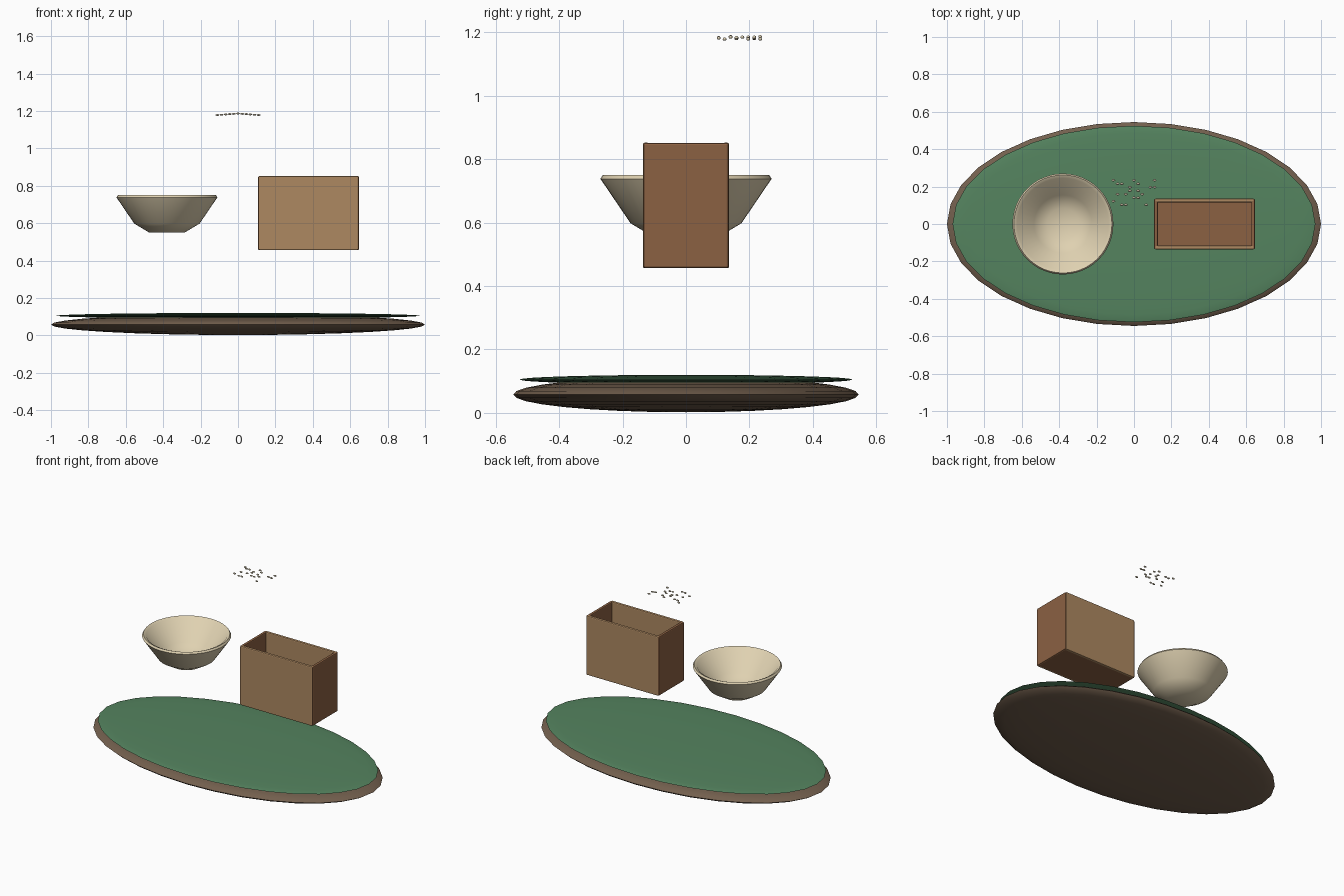
import bpy, bmesh, math

if "Cube" in bpy.data.objects:
    bpy.data.objects.remove(bpy.data.objects["Cube"])


def material(name, rgb):
    m = bpy.data.materials.new(name)
    m.diffuse_color = (*rgb, 1)
    m.use_nodes = True
    m.node_tree.nodes["Principled BSDF"].inputs["Base Color"].default_value = m.diffuse_color
    return m


BROWN = material("base_brown", (0.17, 0.115, 0.075))
GREEN = material("felt_green", (0.09, 0.23, 0.115))
CREAM = material("bowl_cream", (0.74, 0.64, 0.44))
TAN = material("light_wood", (0.42, 0.25, 0.12))
WOOD = material("dark_wood", (0.26, 0.12, 0.055))
SEED = material("seed_cream", (0.75, 0.66, 0.48))


def smooth(ob, angle):
    bpy.ops.object.select_all(action='DESELECT')
    ob.select_set(True)
    bpy.context.view_layer.objects.active = ob
    bpy.ops.object.shade_smooth_by_angle(angle=math.radians(angle))


def add_object(name, bm, mat):
    me = bpy.data.meshes.new(name)
    bm.to_mesh(me)
    bm.free()
    me.materials.append(mat)
    ob = bpy.data.objects.new(name, me)
    bpy.context.collection.objects.link(ob)
    return ob


def ellipsoid(name, loc, radii, mat, seg=32, rings=16):
    bm = bmesh.new()
    bmesh.ops.create_uvsphere(bm, u_segments=seg, v_segments=rings, radius=1)
    bmesh.ops.scale(bm, vec=radii, verts=bm.verts)
    ob = add_object(name, bm, mat)
    ob.location = loc
    smooth(ob, 60)
    return ob


def panel(name, loc, size, mat):
    bm = bmesh.new()
    bmesh.ops.create_cube(bm, size=1)
    bmesh.ops.scale(bm, vec=size, verts=bm.verts)
    ob = add_object(name, bm, mat)
    ob.location = loc
    bev = ob.modifiers.new("bevel", 'BEVEL')
    bev.width = 0.006
    bev.segments = 2
    return ob


def lathe(name, loc, profile, mat, steps=48):
    bm = bmesh.new()
    vs = [bm.verts.new((r, 0, z)) for r, z in profile]
    es = [bm.edges.new(p) for p in zip(vs, vs[1:])]
    bmesh.ops.spin(bm, geom=vs + es, axis=(0, 0, 1), cent=(0, 0, 0),
                   angle=math.tau, steps=steps)
    bmesh.ops.remove_doubles(bm, verts=bm.verts, dist=1e-4)
    bmesh.ops.recalc_face_normals(bm, faces=bm.faces)
    ob = add_object(name, bm, mat)
    ob.location = loc
    smooth(ob, 50)
    return ob


# Oval base with a thinner top layer
ellipsoid("oval_base", (0, 0, 0.058), (1, 0.545, 0.056), BROWN)
ellipsoid("green_top", (0, 0, 0.105), (0.97, 0.525, 0.015), GREEN)

# Floating bowl, outside then inside
lathe("bowl", (-0.38, 0, 0),
      [(0, 0.55), (0.095, 0.55), (0.175, 0.598), (0.27, 0.738), (0.262, 0.75),
       (0.245, 0.742), (0.155, 0.618), (0.085, 0.578), (0, 0.575)], CREAM)

# Open box from bevelled panels
CX, HX, HY, Z0, Z1, T = 0.377, 0.27, 0.136, 0.456, 0.852, 0.02
ZM, H = (Z0 + Z1) / 2, Z1 - Z0
panel("box_floor", (CX, 0, Z0 + T / 2), (2 * HX - 0.004, 2 * HY - 0.004, T), WOOD)
for side, s in (("front", -1), ("back", 1)):
    panel("box_" + side, (CX, s * (HY - T / 2), ZM), (2 * HX - 0.008, T, H), TAN)
for side, s in (("left", -1), ("right", 1)):
    panel("box_" + side, (CX + s * (HX - T / 2), 0, ZM), (T, 2 * HY - 0.004, H - 0.002), WOOD)

# Scattered seeds: column numbers for each row, front to back
ROWS = [(2, 3, 8), (0,), (5, 6), (1, 3, 7), (4, 6), (4, 9, 10), (1, 2, 6), (0, 5, 10)]
for r, cols in enumerate(ROWS):
    for c in cols:
        x = (c - 5) * 0.022
        ellipsoid(f"seed_{r}_{c}", (x, 0.103 + r * 0.0187, 1.186 - 0.07 * abs(x)),
                  (0.01, 0.006, 0.005), SEED, 12, 8)
